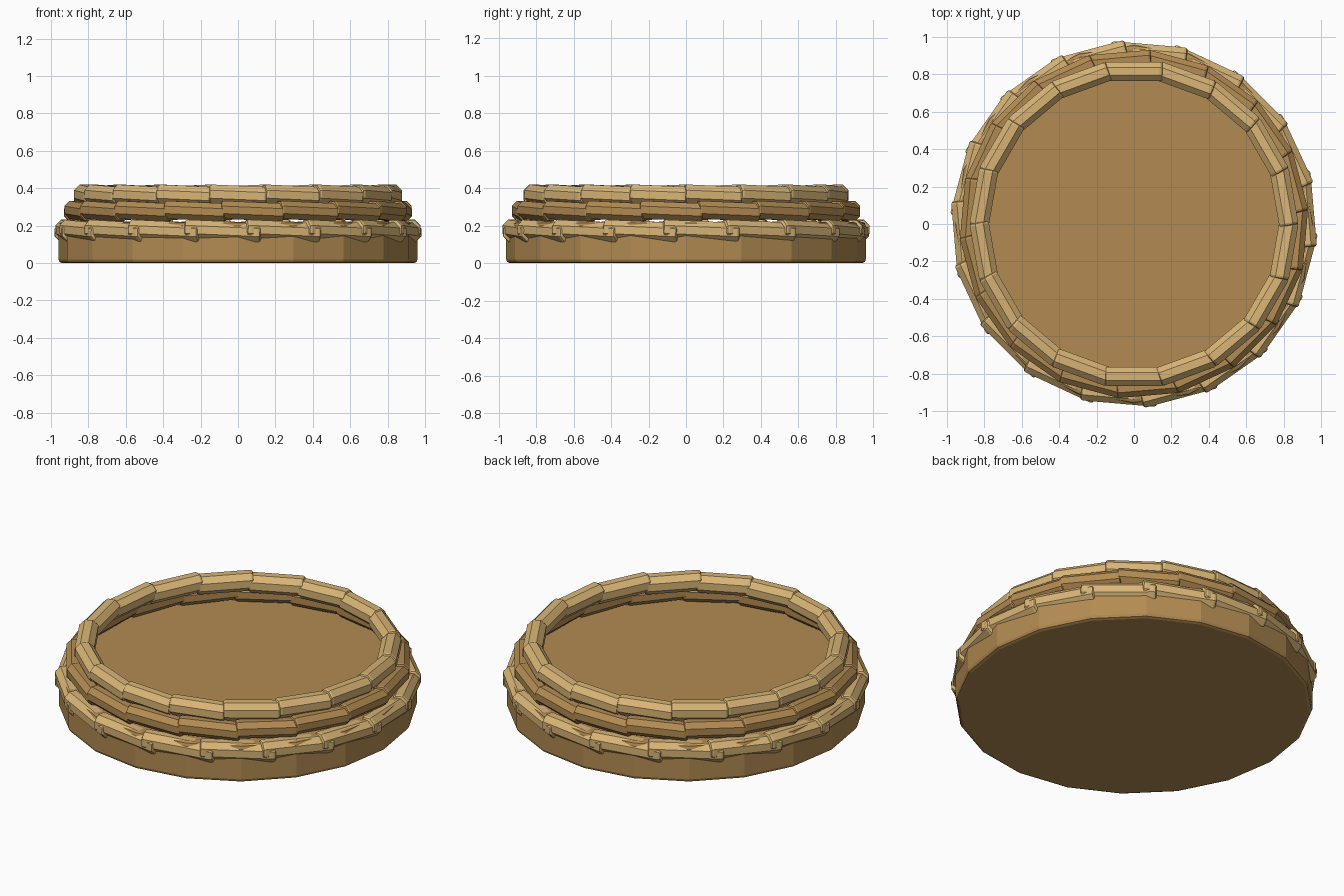
import bpy, bmesh, math
from mathutils import Matrix

if "Cube" in bpy.data.objects:
    bpy.data.objects.remove(bpy.data.objects["Cube"])


def material(name, rgb):
    m = bpy.data.materials.new(name)
    m.diffuse_color = (*rgb, 1)
    m.use_nodes = True
    m.node_tree.nodes["Principled BSDF"].inputs["Base Color"].default_value = m.diffuse_color
    return m


light = material("light straw", (0.69, 0.46, 0.18))
dark = material("dark straw", (0.45, 0.26, 0.085))


def make_object(name, bm, mat):
    mesh = bpy.data.meshes.new(name)
    bm.to_mesh(mesh)
    bm.free()
    mesh.materials.append(mat)
    ob = bpy.data.objects.new(name, mesh)
    bpy.context.collection.objects.link(ob)
    return ob


def bevelled_cylinder(bm, sides, r, length, bevel, segments, matrix, spin=0.0):
    """Cylinder along local z with softened end rims."""
    part = bmesh.new()
    bmesh.ops.create_cone(part, cap_ends=True, segments=sides, radius1=r, radius2=r,
                          depth=length, matrix=Matrix.Rotation(spin, 4, 'Z'))
    rims = [e for e in part.edges if abs(e.verts[0].co.z - e.verts[1].co.z) < 1e-5]
    bmesh.ops.bevel(part, geom=rims, offset=bevel, segments=segments,
                    profile=0.5, affect='EDGES')
    part.transform(matrix)
    tmp = bpy.data.meshes.new("tmp")
    part.to_mesh(tmp)
    part.free()
    bm.from_mesh(tmp)
    bpy.data.meshes.remove(tmp)


# solid round base whose top is the floor of the basket
bm = bmesh.new()
bevelled_cylinder(bm, 20, 0.96, 0.22, 0.02, 2, Matrix.Translation((0, 0, 0.11)))
make_object("base", bm, dark)


# rings of overlapping, slightly tilted straw bundles
def straw_ring(name, apothem, z, r, length, joint, mat, count=18, tilt=2.5):
    bm = bmesh.new()
    for i in range(count):
        a = math.radians(joint) + (i + 0.5) * math.tau / count
        m = (Matrix.Rotation(a, 4, 'Z')
             @ Matrix.Translation((apothem, 0, z))
             @ Matrix.Rotation(math.radians(-90 - tilt), 4, 'X'))
        bevelled_cylinder(bm, 8, r, length, 0.015, 2, m, math.pi / 8)
    make_object(name, bm, mat)


straw_ring("lower_ring", 0.912, 0.172, 0.056, 0.41, 15, light)
straw_ring("middle_ring", 0.872, 0.278, 0.052, 0.34, 5, dark)
straw_ring("upper_ring", 0.815, 0.362, 0.056, 0.31, 0, light)
